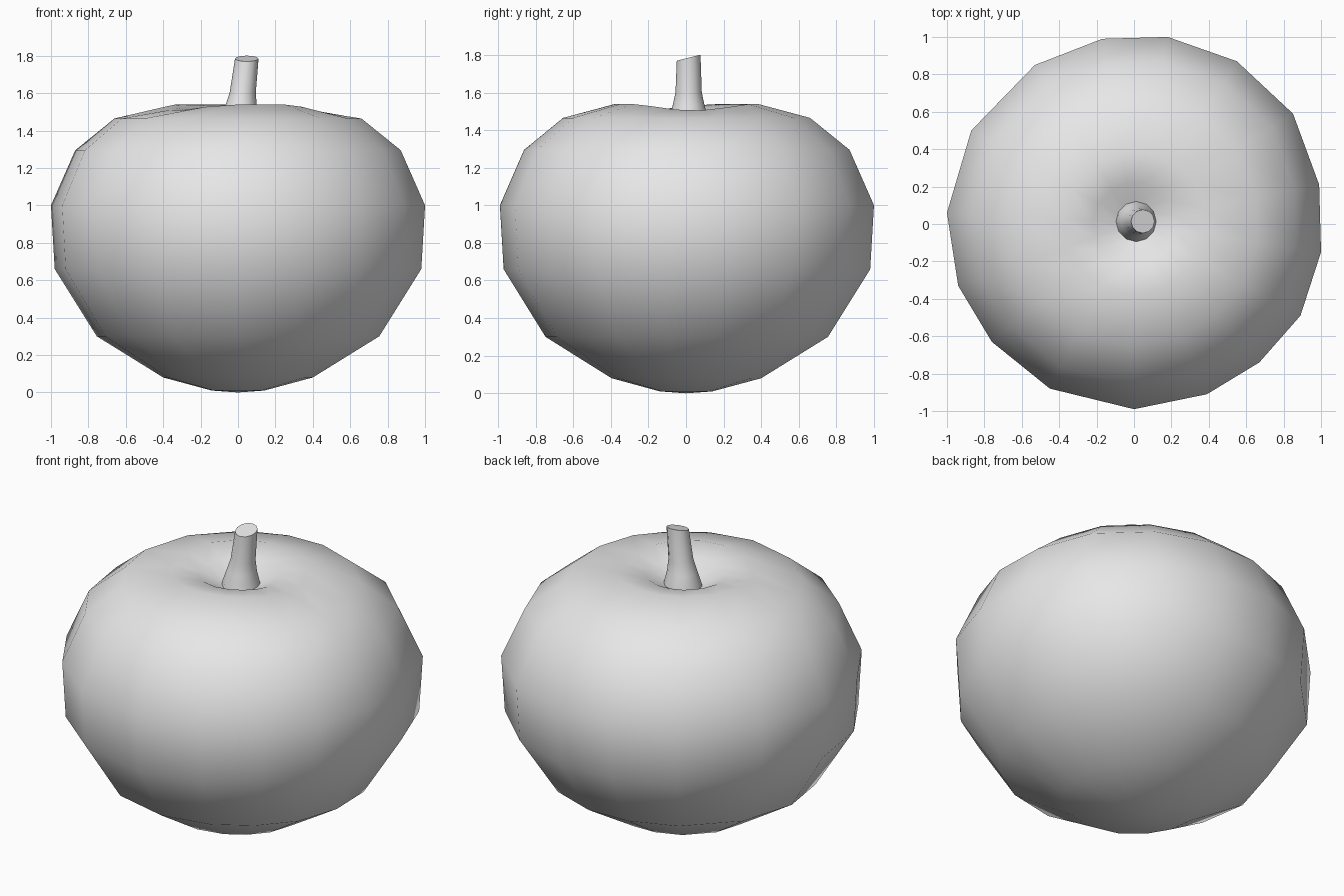
import bpy, bmesh
from math import cos, sin, radians, pi, exp

cube = bpy.data.objects.get("Cube")
if cube:
    bpy.data.objects.remove(cube, do_unlink=True)

# One plain grey for the whole fruit
grey = bpy.data.materials.new("plain grey")
grey.use_nodes = True
grey.diffuse_color = (0.8, 0.8, 0.8, 1)
grey.node_tree.nodes["Principled BSDF"].inputs["Base Color"].default_value = (0.8, 0.8, 0.8, 1)


def loft(name, rings, sharp):
    """Skin a list of rings of points; a single-point ring closes to a tip."""
    bm = bmesh.new()
    loops = [[bm.verts.new(p) for p in ring] for ring in rings]
    for a, b in zip(loops, loops[1:]):
        n = max(len(a), len(b))
        for i in range(n):
            j = (i + 1) % n
            if len(a) == 1:
                bm.faces.new((a[0], b[j], b[i]))
            elif len(b) == 1:
                bm.faces.new((a[i], a[j], b[0]))
            else:
                bm.faces.new((a[i], a[j], b[j], b[i]))
    if len(loops[-1]) > 1:
        bm.faces.new(loops[-1])
    bmesh.ops.recalc_face_normals(bm, faces=bm.faces)
    mesh = bpy.data.meshes.new(name)
    bm.to_mesh(mesh)
    bm.free()
    mesh.materials.append(grey)
    obj = bpy.data.objects.new(name, mesh)
    bpy.context.collection.objects.link(obj)
    bpy.ops.object.select_all(action="DESELECT")
    obj.select_set(True)
    bpy.context.view_layer.objects.active = obj
    bpy.ops.object.shade_smooth_by_angle(angle=radians(sharp))


# Body: slightly uneven outline at the widest level, scaled along a profile
outline = [(1.0, -.15), (.99, .21), (.85, .59), (.55, .87), (.18, 1.0),
           (-.17, .99), (-.53, .85), (-.87, .50), (-1.0, .06), (-.94, -.33),
           (-.76, -.63), (-.45, -.88), (0, -.99), (.39, -.91), (.67, -.74),
           (.89, -.49)]
profile = [(.14, .01), (.40, .08), (.755, .30), (.98, .66), (1.0, 1.0),
           (.87, 1.295), (.66, 1.465), (.38, 1.54), (.22, 1.51), (.10, 1.44)]


def rim_dip(x, y, r):
    """Two shallow grooves where the rim of the hollow sinks."""
    near = exp(-((r - .36) / .15) ** 2)
    groove = 0
    for deg in (5, 212):
        toward = (x * cos(radians(deg)) + y * sin(radians(deg))) / r
        groove += max(0, toward) ** 6
    return .035 * groove * near


def body_ring(r, z):
    return [(x * r, y * r, z - (rim_dip(x * r, y * r, r) if z > 1.45 else 0))
            for x, y in outline]


loft("fruit_body",
     [[(0, 0, 0)]] + [body_ring(r, z) for r, z in profile] + [[(.01, .02, 1.42)]],
     80)

# Stem: flared foot, slight lean, slanted cut at the top
stem = [(.012, .115, 1.40), (.012, .105, 1.46), (.016, .085, 1.53),
        (.025, .07, 1.60), (.047, .063, 1.785)]
rings = []
for cx, r, z in stem:
    slant = .25 if z > 1.7 else 0
    rings.append([(cx + r * cos(a), .014 + r * sin(a), z + slant * r * sin(a))
                  for a in (2 * pi * i / 12 for i in range(12))])
loft("stem", rings, 50)
